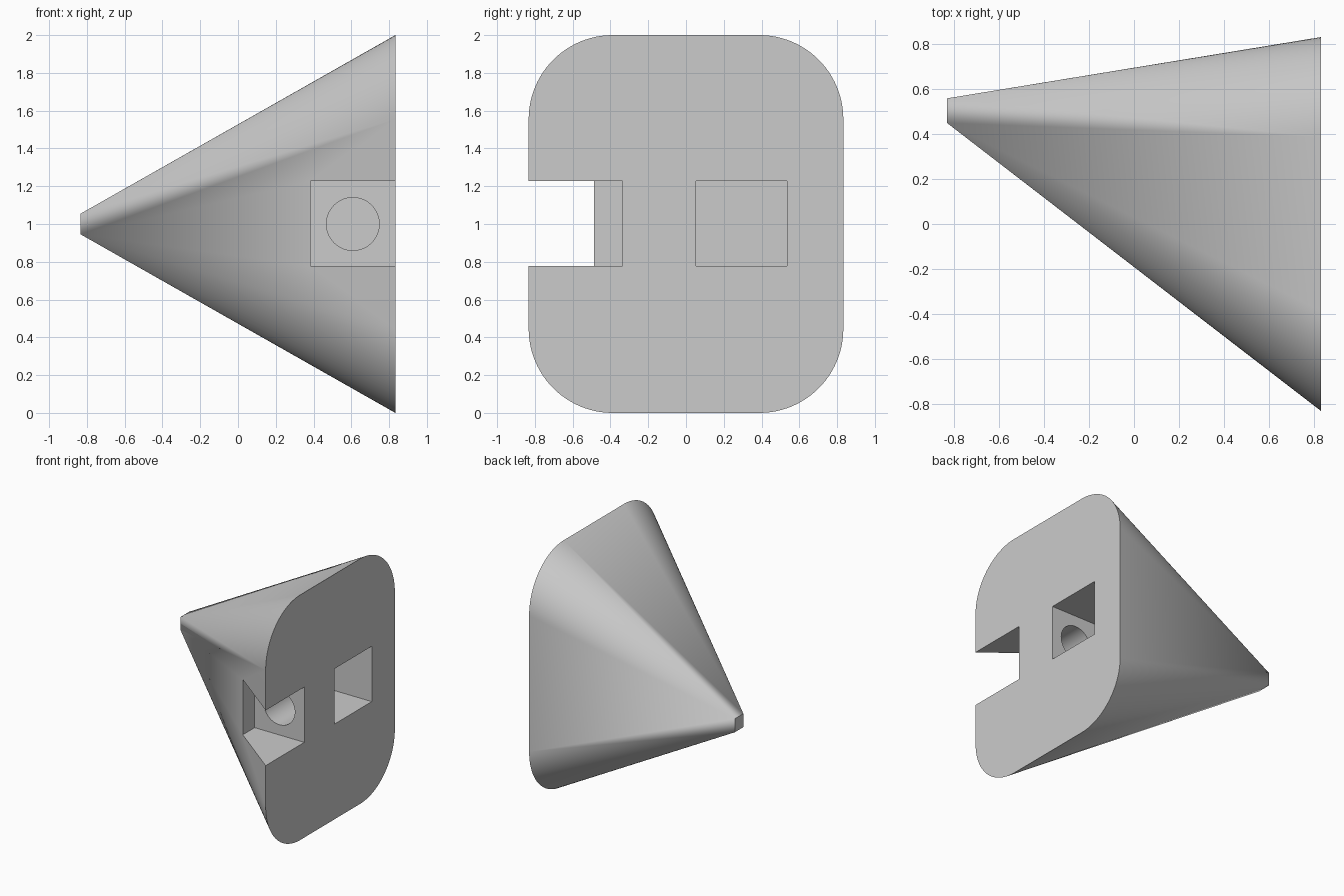
import bpy, bmesh, math
from mathutils import Matrix, Vector

old = bpy.data.objects.get("Cube")
if old:
    bpy.data.objects.remove(old)

BASE_X, TIP_X = 0.833, -0.833
HALF_Y, RADIUS, SEGMENTS = 0.833, 0.445, 24
TIP_Y, TIP_HALF = 0.505, 0.055

# Single plain colour
grey = bpy.data.materials.new("light_grey")
grey.use_nodes = True
colour = (0.6, 0.6, 0.6, 1)
grey.diffuse_color = colour
grey.node_tree.nodes["Principled BSDF"].inputs["Base Color"].default_value = colour


def make_object(name, bm):
    bmesh.ops.recalc_face_normals(bm, faces=bm.faces)
    mesh = bpy.data.meshes.new(name)
    bm.to_mesh(mesh)
    bm.free()
    mesh.materials.append(grey)
    obj = bpy.data.objects.new(name, mesh)
    bpy.context.collection.objects.link(obj)
    return obj


def box_cutter(name, low, high):
    low, high = Vector(low), Vector(high)
    bm = bmesh.new()
    place = Matrix.Translation((low + high) / 2) @ Matrix.Diagonal((*(high - low), 1))
    bmesh.ops.create_cube(bm, size=1, matrix=place)
    return make_object(name, bm)


# Tapered body: a rounded rectangle drawn in to a small square tip
bm = bmesh.new()
arcs, tips = [], []
for i, (sy, sz) in enumerate([(1, 1), (-1, 1), (-1, -1), (1, -1)]):
    cy, cz = sy * (HALF_Y - RADIUS), 1 + sz * (1 - RADIUS)
    arc = []
    for k in range(SEGMENTS + 1):
        a = math.pi / 2 * (i + k / SEGMENTS)
        arc.append(bm.verts.new((BASE_X, cy + RADIUS * math.cos(a), cz + RADIUS * math.sin(a))))
    arcs.append(arc)
    tips.append(bm.verts.new((TIP_X, TIP_Y + sy * TIP_HALF, 1 + sz * TIP_HALF)))
bm.faces.new([v for arc in arcs for v in arc])
bm.faces.new(tips)
for i in range(4):
    j = (i + 1) % 4
    for a, b in zip(arcs[i], arcs[i][1:]):
        bm.faces.new((a, b, tips[i]))
    bm.faces.new((arcs[i][-1], arcs[j][0], tips[j], tips[i]))
body = make_object("tapered_body", bm)

# Edge notch, square pocket and the round bore joining them
notch = box_cutter("notch_cutter", (0.385, -1.2, 0.777), (1.2, -0.335, 1.228))
pocket = box_cutter("pocket_cutter", (0.385, 0.053, 0.777), (1.2, 0.535, 1.228))
bm = bmesh.new()
place = Matrix.Translation((0.608, -0.14, 1)) @ Matrix.Rotation(math.pi / 2, 4, "X")
bmesh.ops.create_cone(bm, cap_ends=True, segments=48, radius1=0.14, radius2=0.14,
                      depth=0.6, matrix=place)
bore = make_object("bore_cutter", bm)

bpy.ops.object.select_all(action="DESELECT")
body.select_set(True)
bpy.context.view_layer.objects.active = body
for cutter in (notch, pocket, bore):
    mod = body.modifiers.new(cutter.name, "BOOLEAN")
    mod.operation, mod.solver, mod.object = "DIFFERENCE", "EXACT", cutter
    bpy.ops.object.modifier_apply(modifier=mod.name)
    bpy.data.objects.remove(cutter)

# Smooth corners with crisp rims
bpy.ops.object.shade_smooth_by_angle(angle=math.radians(30))
